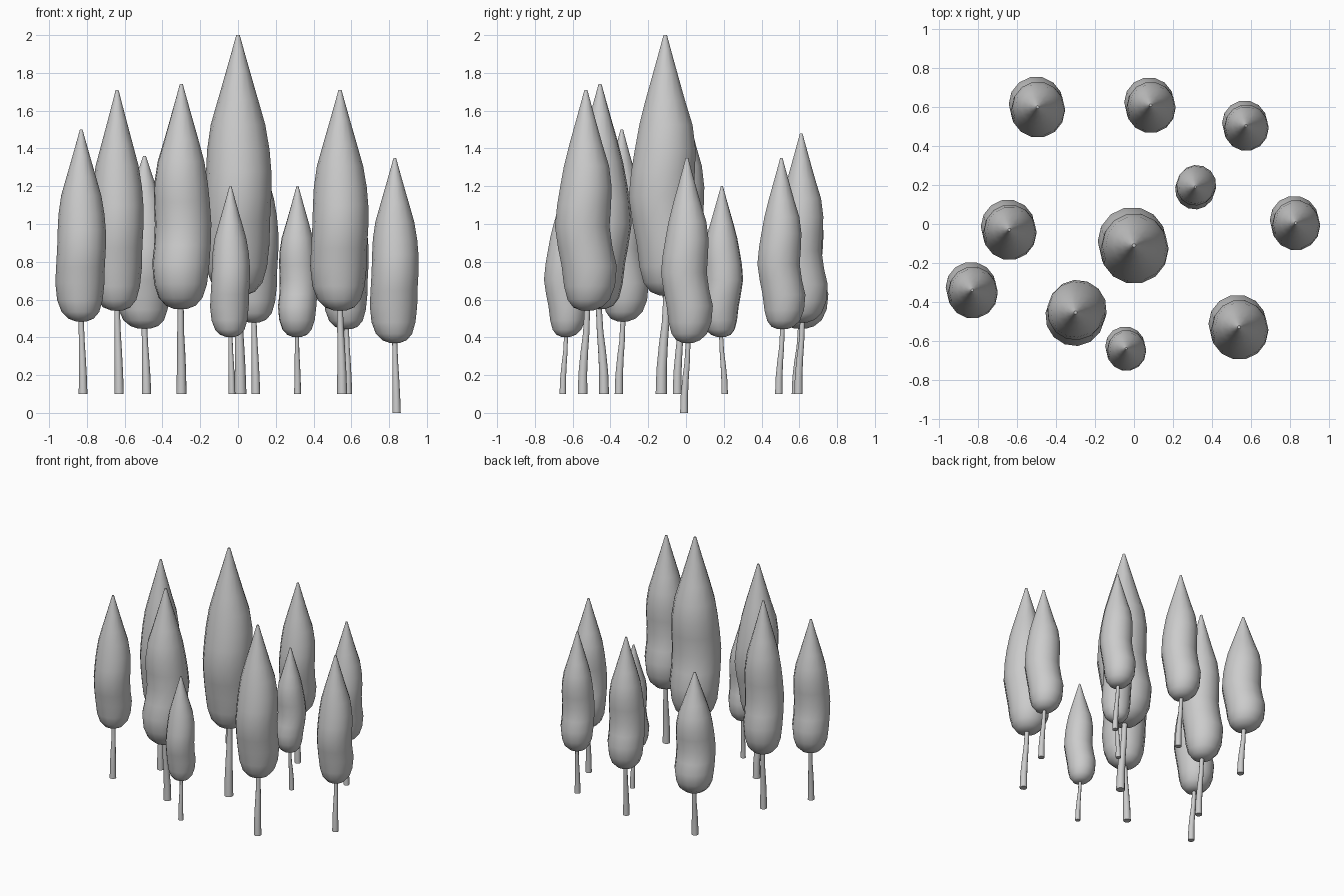
import bpy, bmesh
from math import pi, cos, sin, radians
from mathutils import Vector

SIDES_CROWN, SIDES_TRUNK = 14, 10

# height, radius, x offset, y offset - all as fractions of the tree height
CROWN = [
    (.275, .022, .000, .004), (.285, .048, -.001, .005), (.310, .071, -.003, .009),
    (.355, .086, -.005, .012), (.42, .093, -.005, .011), (.48, .092, -.003, -.002),
    (.55, .092, .001, -.012), (.62, .091, .002, -.006), (.68, .087, .001, .000),
    (.75, .076, .000, .002), (.82, .056, .000, .000), (.90, .033, .000, .000),
    (.96, .016, .000, .000), (1.0, .005, .000, .000),
]
TRUNK = [
    (.00, .0165, .007, -.011), (.07, .015, .006, -.010), (.14, .013, .004, -.005),
    (.20, .011, .002, .001), (.27, .010, .000, .004), (.32, .009, -.001, .006),
]

# tip x, tip y, base z, height, width factor, turn in degrees
TREES = [
    (0.00, -.11, .1, 1.90, 1.00, 0),
    (-.30, -.455, .1, 1.64, 1.00, 147),
    (0.54, -.53, .1, 1.61, 1.00, 0),
    (-.64, -.03, .1, 1.61, .93, 0),
    (-.83, -.34, .1, 1.40, 1.00, 0),
    (-.495, .60, .1, 1.26, 1.20, 0),
    (.085, .61, .1, 1.38, 1.00, 0),
    (.575, .505, .1, 1.25, 1.00, 0),
    (.83, .005, .0, 1.35, 1.00, 0),
    (.315, .19, .1, 1.10, 1.00, 147),
    (-.04, -.64, .1, 1.10, 1.00, 0),
]


def lofted_mesh(name, rings, sides):
    """Skin a stack of offset circles and close both ends."""
    bm = bmesh.new()
    loops = []
    for z, r, ox, oy in rings:
        loops.append([bm.verts.new((ox + r * cos(2 * pi * i / sides),
                                    oy + r * sin(2 * pi * i / sides), z))
                      for i in range(sides)])
    for a, b in zip(loops, loops[1:]):
        for i in range(sides):
            j = (i + 1) % sides
            bm.faces.new((a[i], a[j], b[j], b[i]))
    bm.faces.new(loops[0][::-1])
    bm.faces.new(loops[-1])
    mesh = bpy.data.meshes.new(name)
    bm.to_mesh(mesh)
    bm.free()
    mesh.shade_smooth()
    mesh.set_sharp_from_angle(angle=radians(50))
    return mesh


# one shared crown and trunk, placed and scaled for every tree
parts = {"crown": lofted_mesh("crown", CROWN, SIDES_CROWN),
         "trunk": lofted_mesh("trunk", TRUNK, SIDES_TRUNK)}
for n, (x, y, base, h, w, turn) in enumerate(TREES, 1):
    for part, mesh in parts.items():
        ob = bpy.data.objects.new(f"tree_{part}_{n}", mesh)
        ob.location = Vector((x, y, base))
        ob.scale = (h * w, h * w, h)
        ob.rotation_euler.z = radians(turn)
        bpy.context.collection.objects.link(ob)
